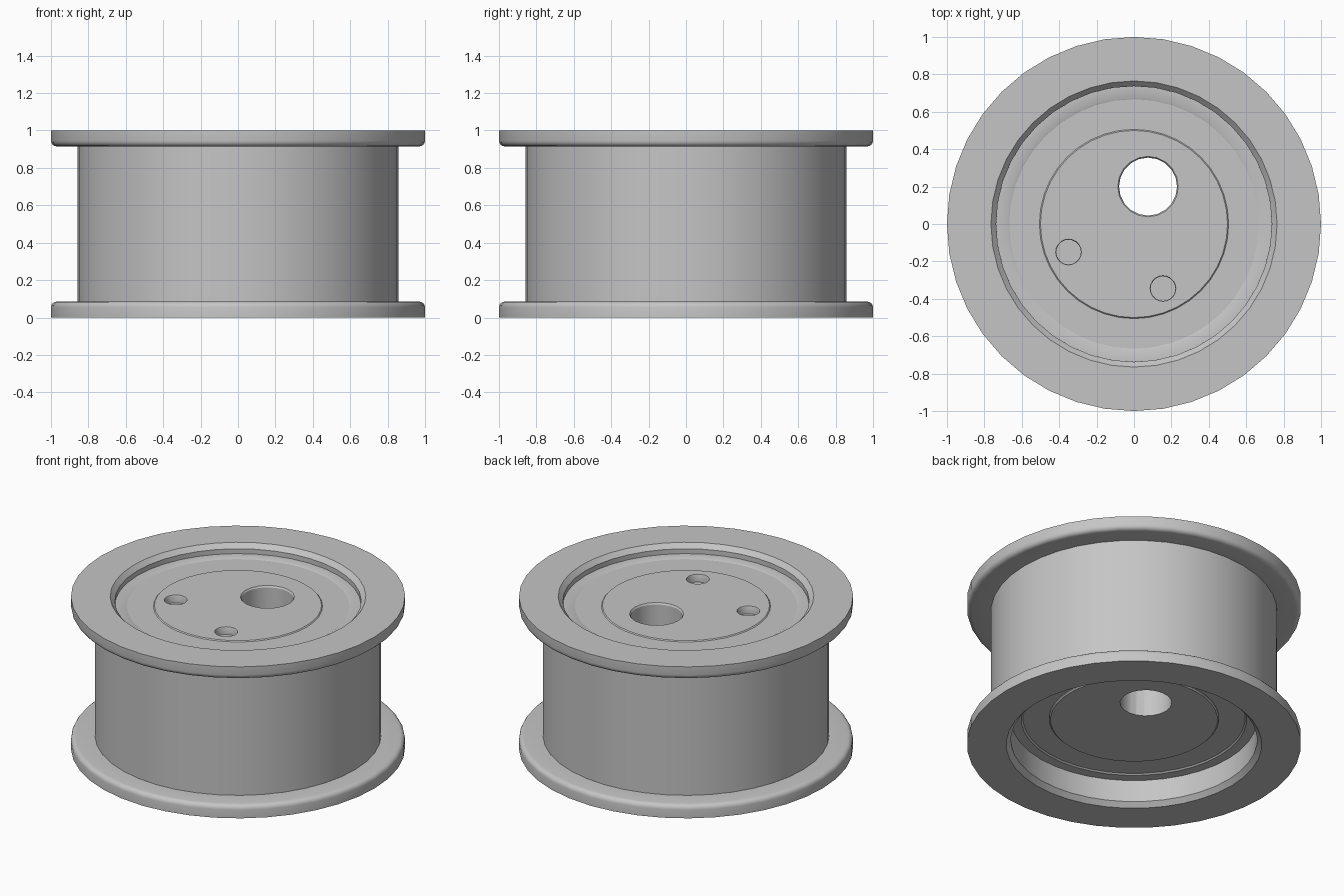
import bpy, bmesh, math

cube = bpy.data.objects.get("Cube")
if cube:
    bpy.data.objects.remove(cube, do_unlink=True)

steel = bpy.data.materials.new("grey_steel")
steel.use_nodes = True
GREY = (0.56, 0.56, 0.56, 1)
steel.diffuse_color = GREY
steel.node_tree.nodes["Principled BSDF"].inputs["Base Color"].default_value = GREY


def lathe(name, profile, segments=40, centre=(0, 0), ring=True):
    """Turn an (r, z) profile about a vertical axis; a ring profile closes on itself."""
    bm = bmesh.new()
    verts = [bm.verts.new((r, 0, z)) for r, z in profile]
    pairs = list(zip(verts, verts[1:]))
    if ring:
        pairs.append((verts[-1], verts[0]))
    edges = [bm.edges.new(p) for p in pairs]
    bmesh.ops.spin(bm, geom=verts + edges, cent=(0, 0, 0), axis=(0, 0, 1),
                   angle=math.tau, steps=segments)
    bmesh.ops.remove_doubles(bm, verts=bm.verts, dist=0.0001)
    bmesh.ops.recalc_face_normals(bm, faces=bm.faces)
    mesh = bpy.data.meshes.new(name)
    bm.to_mesh(mesh)
    bm.free()
    mesh.materials.append(steel)
    obj = bpy.data.objects.new(name, mesh)
    obj.location = (*centre, 0)
    bpy.context.collection.objects.link(obj)
    return obj


def activate(obj):
    bpy.ops.object.select_all(action="DESELECT")
    obj.select_set(True)
    bpy.context.view_layer.objects.active = obj


# Pulley shell: lower half of the section, mirrored to make the upper flange
lower = [(0.737, 0.03), (0.765, 0.0), (1.0, 0.0), (1.0, 0.055)]
for i in range(1, 5):  # rounded inner corner of the flange
    a = i * math.pi / 8
    lower.append((0.97 + 0.03 * math.cos(a), 0.055 + 0.03 * math.sin(a)))
lower.append((0.857, 0.085))
upper = [(r, 1 - z) for r, z in reversed(lower)]
shell = lathe("pulley_shell", lower + upper)

# Bearing: outer race, recessed seal and central hub
race = lathe("bearing_outer_race", [
    (0.66, 0.187), (0.675, 0.175), (0.74, 0.175),
    (0.74, 0.938), (0.675, 0.938), (0.66, 0.93)])
seal = lathe("bearing_seal", [
    (0.49, 0.183), (0.67, 0.183), (0.67, 0.934), (0.49, 0.934)])
hub = lathe("eccentric_hub", [
    (0, 0.17), (0.5, 0.17), (0.508, 0.178),
    (0.508, 0.932), (0.5, 0.94), (0, 0.94)], ring=False)

# Bolt bore right through the hub, and two blind tool sockets
cutters = [lathe("bore_cutter", [
    (0, 0.1), (0.155, 0.1), (0.155, 0.93), (0.163, 0.942), (0.163, 1), (0, 1)],
    20, (0.075, 0.2), False)]
for x, y in ((-0.35, -0.15), (0.155, -0.345)):
    cutters.append(lathe("socket_cutter", [
        (0, 0.89), (0.066, 0.89), (0.066, 0.934), (0.07, 0.942), (0.07, 1), (0, 1)],
        20, (x, y), False))
activate(hub)
for cutter in cutters:
    cutter.hide_render = True
    mod = hub.modifiers.new("cut", "BOOLEAN")
    mod.operation = "DIFFERENCE"
    mod.solver = "EXACT"
    mod.object = cutter
    bpy.ops.object.modifier_apply(modifier=mod.name)
    bpy.data.objects.remove(cutter, do_unlink=True)

for part in (shell, race, seal, hub):
    activate(part)
    bpy.ops.object.shade_smooth_by_angle(angle=math.radians(30))
